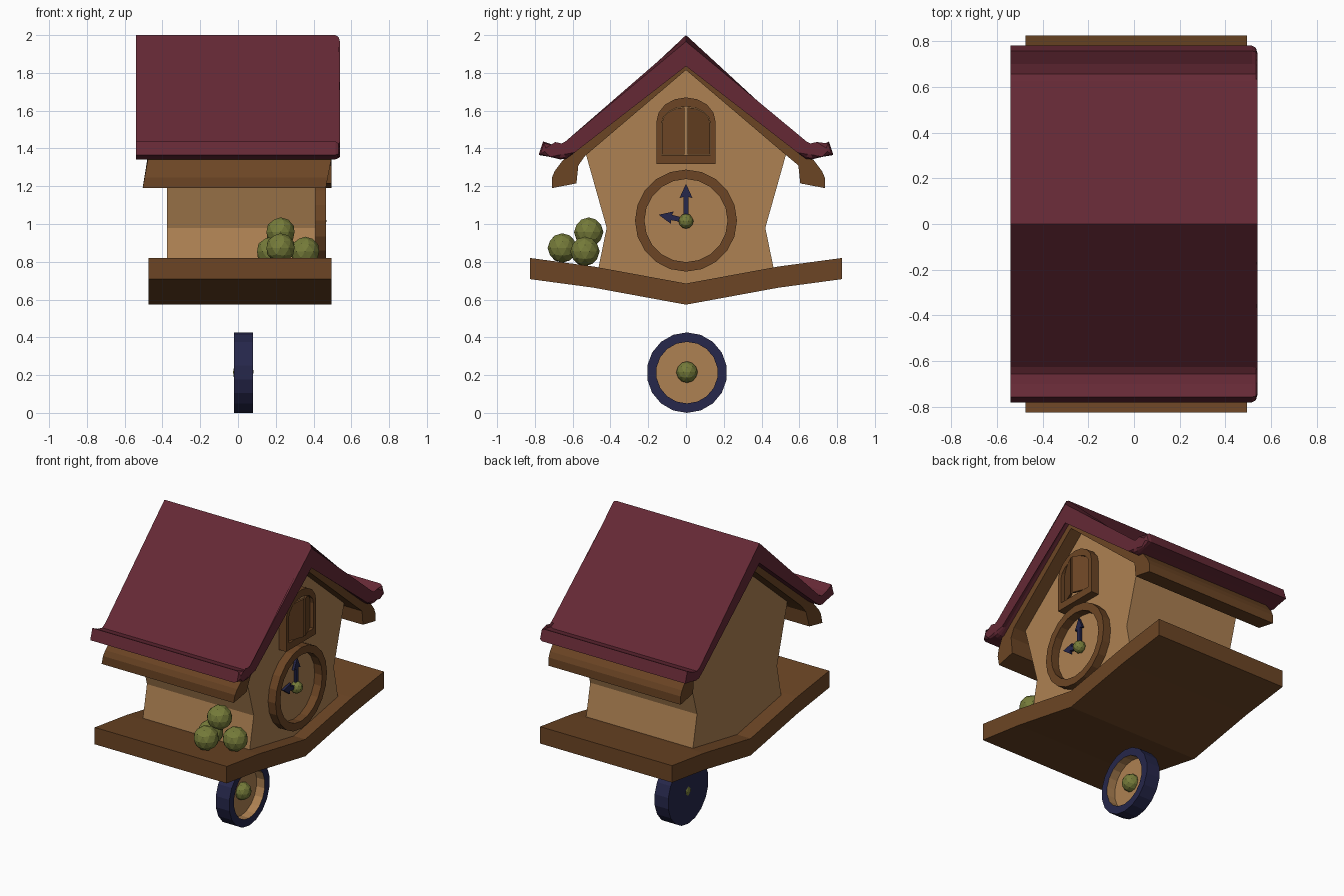
import bpy, bmesh, math
from mathutils import Matrix

cube = bpy.data.objects.get("Cube")
if cube:
    bpy.data.objects.remove(cube, do_unlink=True)


def material(name, rgb):
    m = bpy.data.materials.new(name)
    m.use_nodes = True
    color = (*rgb, 1.0)
    m.diffuse_color = color
    bsdf = next(n for n in m.node_tree.nodes if n.type == 'BSDF_PRINCIPLED')
    bsdf.inputs["Base Color"].default_value = color
    return m


TAN = material("tan wood", (0.42, 0.22, 0.085))
BROWN = material("brown wood", (0.15, 0.06, 0.018))
ROOF = material("burgundy roof", (0.13, 0.022, 0.036))
NAVY = material("navy metal", (0.019, 0.02, 0.07))
OLIVE = material("olive green", (0.18, 0.2, 0.042))


def finish(name, bm, *mats):
    bmesh.ops.recalc_face_normals(bm, faces=bm.faces)
    mesh = bpy.data.meshes.new(name)
    bm.to_mesh(mesh)
    bm.free()
    for m in mats:
        mesh.materials.append(m)
    obj = bpy.data.objects.new(name, mesh)
    bpy.context.collection.objects.link(obj)
    return obj


def loop(bm, pts, x):
    return [bm.verts.new((x, y, z)) for y, z in pts]


def bridge(bm, a, b):
    n = len(a)
    return [bm.faces.new((a[i], a[(i + 1) % n], b[(i + 1) % n], b[i])) for i in range(n)]


def prism_mesh(pts, x0, x1):
    """Extrude a (y, z) outline along x."""
    bm = bmesh.new()
    a, b = loop(bm, pts, x0), loop(bm, pts, x1)
    bridge(bm, a, b)
    bm.faces.new(a)
    bm.faces.new(b)
    return bm


def frame(name, outer, inner, x0, x1, mat):
    """Closed frame between two matching outlines."""
    bm = bmesh.new()
    rings = [loop(bm, p, x) for p, x in ((outer, x0), (outer, x1), (inner, x1), (inner, x0))]
    for i in range(4):
        bridge(bm, rings[i], rings[(i + 1) % 4])
    return finish(name, bm, mat)


def mirrored(half):
    """Complete an outline given from the centre line outwards and back."""
    return half + [(-y, z) for y, z in reversed(half) if y > 0]


def circle(cy, cz, r, n):
    return [(cy + r * math.sin(math.tau * i / n), cz + r * math.cos(math.tau * i / n))
            for i in range(n)]


def arch(w, bottom, spring, rise, n=8):
    return [(-w, bottom)] + [(-w * math.cos(math.pi * i / n), spring + rise * math.sin(math.pi * i / n))
                             for i in range(n + 1)] + [(w, bottom)]


def ball(name, pos, r, detail=2):
    bm = bmesh.new()
    bmesh.ops.create_icosphere(bm, subdivisions=detail, radius=r, matrix=Matrix.Translation(pos))
    return finish(name, bm, OLIVE)


# House body with pinched waist
body = [(0, 1.83), (0.53, 1.37), (0.42, 0.98), (0.465, 0.76), (0, 0.66)]
body = body + [(-y, z) for y, z in reversed(body[1:4])]
finish("house_body", prism_mesh(body, -0.375, 0.41), TAN)

# Bent base board
top = [(-0.825, 0.82), (-0.49, 0.775), (0, 0.685), (0.49, 0.775), (0.825, 0.82)]
low = [(y, z - 0.112) for y, z in reversed(top)]
finish("base_board", prism_mesh(top + low, -0.475, 0.495), BROWN)

# Wooden lining under the roof, its front eave slightly skewed
right = [(0.6, 1.375), (0.675, 1.34), (0.72, 1.28), (0.735, 1.245), (0.735, 1.19),
         (0.605, 1.215), (0.595, 1.31), (0.535, 1.36)]
left = [(-y, z) for y, z in reversed(right)]
bm = prism_mesh([(0, 1.87)] + right + [(0, 1.815)] + left, -0.475, 0.495)
for v in bm.verts:
    if v.co.y < -0.59 and v.co.z < 1.35:
        v.co.x -= 0.03 * (1.35 - v.co.z) / 0.16
        v.co.y += 0.025
finish("roof_lining", bm, BROWN)

# Roof with upturned eaves and one rounded end
right = [(0.625, 1.415), (0.655, 1.4), (0.7, 1.41), (0.757, 1.437), (0.78, 1.365),
         (0.72, 1.355), (0.667, 1.342), (0.635, 1.345), (0.59, 1.378)]
left = [(-y, z) for y, z in reversed(right)]
bm = prism_mesh([(0, 2.0)] + right + [(0, 1.868)] + left, -0.54, 0.54)
rim = [e for e in bm.edges if all(v.co.x > 0.5 for v in e.verts)]
bmesh.ops.bevel(bm, geom=rim, offset=0.025, segments=2, profile=0.5, affect='EDGES')
finish("roof", bm, ROOF)

# Clock ring, hub and hands
CZ = 1.018
frame("clock_ring", circle(0, CZ, 0.27, 20), circle(0, CZ, 0.22, 20), 0.39, 0.465, BROWN)
ball("clock_hub", (0.43, 0, CZ - 0.003), 0.04)


def hand(name, length, angle):
    half = [(0.012, 0), (0.014, length - 0.07), (0.034, length - 0.075), (0, length)]
    pts = half + [(-y, z) for y, z in reversed(half[:3])]
    c, s = math.cos(angle), math.sin(angle)
    pts = [(y * c - z * s, CZ + y * s + z * c) for y, z in pts]
    finish(name, prism_mesh(pts, 0.42, 0.436), NAVY)


hand("minute_hand", 0.195, 0.0)
hand("hour_hand", 0.148, math.radians(78))

# Arched window frame with two doors ajar
frame("window_frame", arch(0.157, 1.318, 1.54, 0.13), arch(0.13, 1.365, 1.53, 0.092),
      0.39, 0.465, BROWN)
for side, label in ((-1, "right"), (1, "left")):
    pts = [(y, z) for y, z in arch(0.128, 1.368, 1.53, 0.088) if y * side > -0.001]
    pts += [(0, 1.368)]
    if side > 0:
        pts = pts[:-1] + [(0, 1.368)]
    bm = prism_mesh(pts, 0.425, 0.44)
    # Swing the free edge outwards about the outer hinge
    for v in bm.verts:
        v.co.x += 0.4 * (0.128 - abs(v.co.y))
        v.co.y = side * max(abs(v.co.y), 0.0) + side * 0.007 * (1 - abs(v.co.y) / 0.128)
    finish("window_door_" + label, bm, BROWN)

# Pendulum bob: navy cup, tan recess, green bead
PY, PZ = 0.005, 0.213
bm = bmesh.new()
back = loop(bm, circle(PY, PZ, 0.213, 18), -0.02)
edge = loop(bm, circle(PY, PZ, 0.213, 18), 0.08)
lip = loop(bm, circle(PY, PZ, 0.163, 18), 0.08)
floor = loop(bm, circle(PY, PZ, 0.163, 18), 0.02)
bm.faces.new(back)
bridge(bm, back, edge)
bridge(bm, edge, lip)
for f in bridge(bm, lip, floor) + [bm.faces.new(floor)]:
    f.material_index = 1
finish("pendulum_bob", bm, NAVY, TAN)
ball("pendulum_bead", (0.028, PY, PZ + 0.003), 0.057)

# Pile of fruit on the front of the base
for i, pos in enumerate([(0.225, -0.515, 0.957), (0.225, -0.655, 0.873),
                         (0.355, -0.535, 0.855), (0.175, -0.535, 0.855)]):
    ball("fruit_%d" % (i + 1), pos, 0.078)
